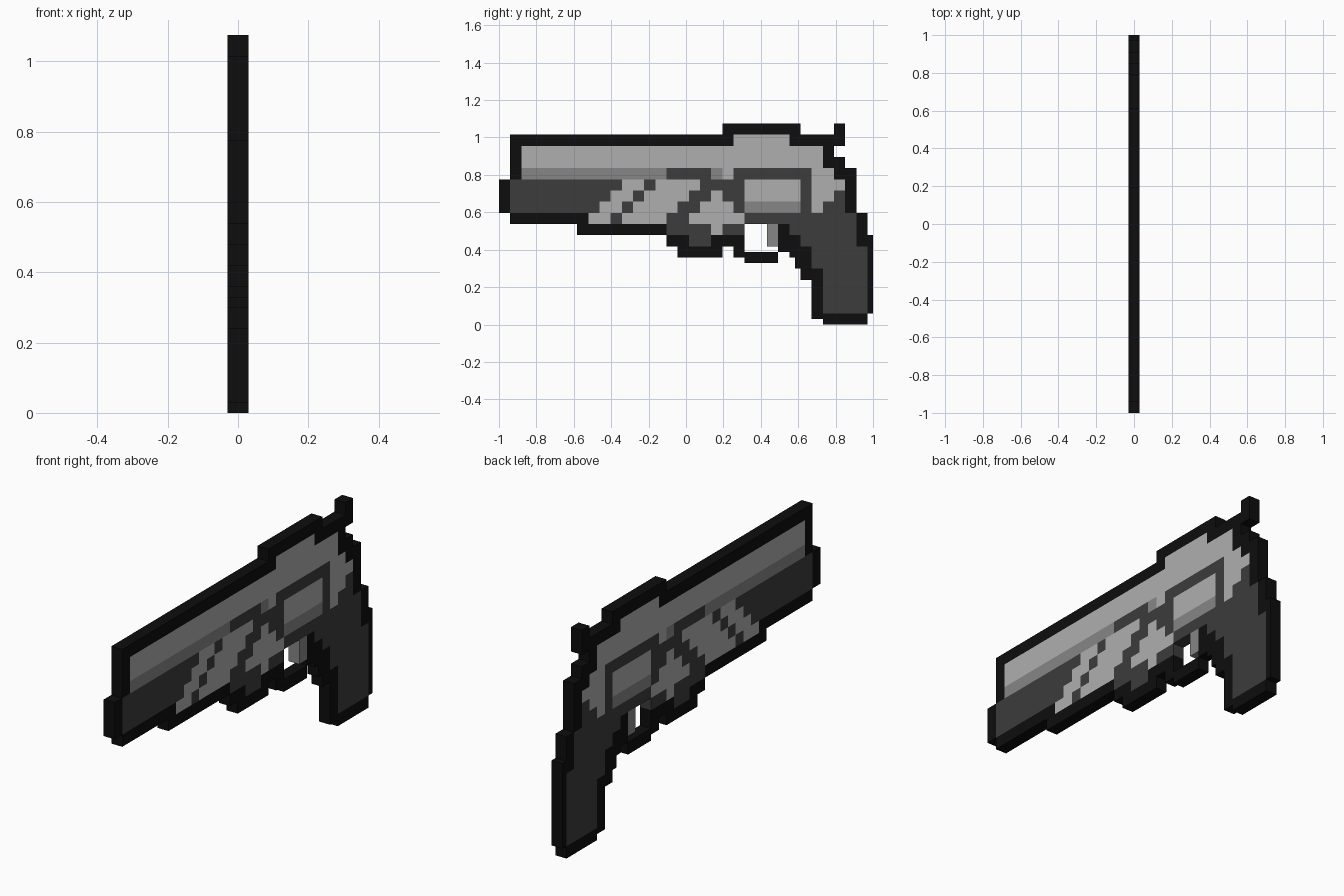
import bpy, bmesh

if "Cube" in bpy.data.objects:
    bpy.data.objects.remove(bpy.data.objects["Cube"])

P = 2 / 33.5          # size of one pixel
H = P / 2             # painting grid is half a pixel
canvas = {}           # (half column, half row) -> part name
colours = {}


def paint(part, grey, rects):
    """Paint rectangles (col0, col1, row0, row1), in pixels, over what is there."""
    colours[part] = grey
    for c0, c1, r0, r1 in rects:
        for c in range(round(c0 * 2), round(c1 * 2)):
            for r in range(round(r0 * 2), round(r1 * 2)):
                canvas[c, r] = part


def stairs(c0, c1, r0, steps):
    """Slanted stripe: one pixel further along for every row up."""
    return [(c0 + i, c1 + i, r0 + i, r0 + i + 1) for i in range(steps)]


BLACK, DARK, MID, LIGHT = 0.004, 0.045, 0.24, 0.43

# black outline: whole silhouette first, other parts are painted over it
paint("outline_barrel_and_frame", BLACK, [
    (20, 27, 17, 18), (1, 31, 16, 17), (1, 30, 15, 16), (1, 31, 14, 15),
    (1, 32, 13, 14), (0, 32, 10, 13), (1, 33, 9, 10), (7, 22, 8, 9),
    (15, 22, 7, 8), (16, 20, 6, 7)])
paint("outline_grip", BLACK, [
    (25, 33, 8, 9), (25, 33.5, 7, 8), (26, 33.5, 6, 7), (25, 26, 6.5, 7),
    (26.5, 33.5, 5, 6), (27, 33.5, 4, 5), (28, 33.5, 1, 4),
    (28, 29, .5, 1), (29, 33, 0, 1)])
paint("hammer", BLACK, [(30, 31, 16, 18)])
paint("trigger_guard", BLACK, [(21, 22, 6, 7), (22, 25, 5.5, 6.5)])

# dark lower body and grip
paint("lower_body", DARK, [
    (1, 31, 10, 13), (15, 28, 13, 14), (8, 32, 9, 10),
    (15, 22, 8, 9), (17, 19, 7, 8)])
paint("grip", DARK, [
    (26, 32, 8, 9), (27, 32, 7, 8), (28, 33, 5, 7), (29, 33, 1, 5)])

# light upper barrel with its shaded lower edge
paint("upper_barrel", LIGHT, [(2, 29, 14, 16), (21, 26, 16, 17), (20, 21, 13, 14)])
paint("barrel_shade", MID, [(2, 15, 13, 14), (19, 20, 13, 14)])
paint("rear_frame", LIGHT, [
    (28, 30, 13, 14), (28, 31, 12, 13), (28, 30, 11, 12), (28, 29, 10, 11)])

# slanted highlights and the front of the mechanism
paint("slanted_highlights", LIGHT, stairs(8, 10, 9, 4) + stairs(11, 15, 9, 4))
paint("front_lever", LIGHT, [
    (17, 22, 9, 10), (18, 21, 10, 11), (19, 20, 11, 12), (19, 20, 8, 9)])
paint("cylinder_window", LIGHT, [(22, 27, 11, 13)])
paint("cylinder_window_shade", MID, [(22, 27, 10, 11)])
paint("trigger", MID, [(24, 25, 7, 9)])

# turn each painted part into a slab one pixel thick, walls only on open edges
for part, grey in colours.items():
    bm = bmesh.new()
    cache = {}

    def vert(s, c, r):
        if (s, c, r) not in cache:
            cache[s, c, r] = bm.verts.new((s * H, -1 + c * H, r * H))
        return cache[s, c, r]

    for (c, r), owner in canvas.items():
        if owner != part:
            continue
        ring = [(c, r), (c + 1, r), (c + 1, r + 1), (c, r + 1)]
        bm.faces.new([vert(1, *q) for q in ring])
        bm.faces.new([vert(-1, *q) for q in reversed(ring)])
        for i, (dc, dr) in enumerate([(0, -1), (1, 0), (0, 1), (-1, 0)]):
            if (c + dc, r + dr) not in canvas:
                a, b = ring[i], ring[(i + 1) % 4]
                bm.faces.new([vert(-1, *a), vert(-1, *b), vert(1, *b), vert(1, *a)])

    mesh = bpy.data.meshes.new(part)
    bm.to_mesh(mesh)
    bm.free()
    mat = bpy.data.materials.new(part)
    mat.diffuse_color = (grey, grey, grey, 1)
    mat.use_nodes = True
    mat.node_tree.nodes["Principled BSDF"].inputs["Base Color"].default_value = mat.diffuse_color
    mesh.materials.append(mat)
    bpy.context.collection.objects.link(bpy.data.objects.new(part, mesh))
